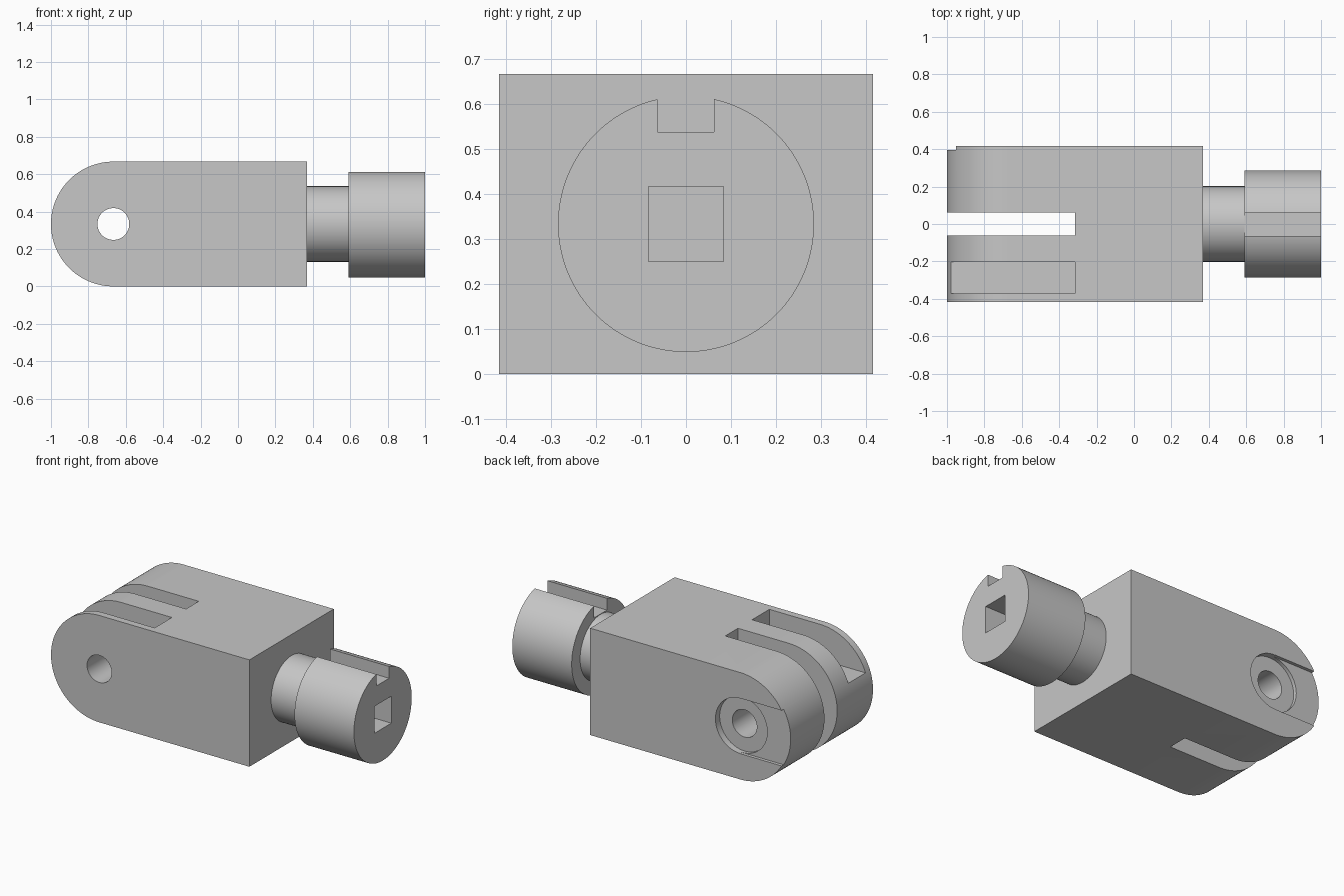
import bpy, bmesh, math
from mathutils import Matrix

if "Cube" in bpy.data.objects:
    bpy.data.objects.remove(bpy.data.objects["Cube"])

ZC = 0.3335          # height of the common axis
PIN_X = -0.6665      # centre of the rounded end
HALF_W = 0.416       # half width of the block

steel = bpy.data.materials.new("grey steel")
steel.diffuse_color = (0.57, 0.57, 0.57, 1)
steel.use_nodes = True
steel.node_tree.nodes["Principled BSDF"].inputs["Base Color"].default_value = steel.diffuse_color


def make(name, bm):
    bmesh.ops.recalc_face_normals(bm, faces=bm.faces)
    me = bpy.data.meshes.new(name)
    bm.to_mesh(me)
    bm.free()
    me.materials.append(steel)
    ob = bpy.data.objects.new(name, me)
    bpy.context.collection.objects.link(ob)
    return ob


def box(name, x0, x1, y0, y1, z0, z1):
    bm = bmesh.new()
    size = Matrix.Diagonal((x1 - x0, y1 - y0, z1 - z0, 1))
    mid = Matrix.Translation(((x0 + x1) / 2, (y0 + y1) / 2, (z0 + z1) / 2))
    bmesh.ops.create_cube(bm, size=1, matrix=mid @ size)
    return make(name, bm)


def cylinder(name, axis, centre, r, a, b, n=96):
    """Cylinder along x or y, from a to b on that axis."""
    bm = bmesh.new()
    rot = Matrix.Rotation(math.pi / 2, 4, 'Y' if axis == 'x' else 'X')
    m = (a + b) / 2
    loc = (m, 0, ZC) if axis == 'x' else (centre, m, ZC)
    bmesh.ops.create_cone(bm, cap_ends=True, segments=n, radius1=r, radius2=r,
                          depth=b - a, matrix=Matrix.Translation(loc) @ rot)
    return make(name, bm)


def cut(ob, cutter):
    mod = ob.modifiers.new("cut", 'BOOLEAN')
    mod.operation = 'DIFFERENCE'
    mod.solver = 'EXACT'
    mod.object = cutter
    bpy.context.view_layer.objects.active = ob
    bpy.ops.object.modifier_apply(modifier=mod.name)
    bpy.data.objects.remove(cutter)


def smooth(ob):
    bpy.ops.object.select_all(action='DESELECT')
    ob.select_set(True)
    bpy.context.view_layer.objects.active = ob
    bpy.ops.object.shade_smooth_by_angle(angle=math.radians(30))


# Block with a rounded end: side profile extruded across y
profile = [(0.37, 0), (0.37, 2 * ZC)]
for i in range(65):
    t = math.pi / 2 + math.pi * i / 64
    profile.append((PIN_X + ZC * math.cos(t), ZC + ZC * math.sin(t)))
bm = bmesh.new()
face = bm.faces.new([bm.verts.new((x, -HALF_W, z)) for x, z in profile])
ext = bmesh.ops.extrude_face_region(bm, geom=[face])
bmesh.ops.translate(bm, vec=(0, 2 * HALF_W, 0),
                    verts=[v for v in ext["geom"] if isinstance(v, bmesh.types.BMVert)])
body = make("fork_body", bm)

# Central slot, blind top pocket, pin hole
cut(body, box("slot_cutter", -1.2, -0.315, -0.0625, 0.0625, -0.2, 0.9))
cut(body, box("pocket_cutter", -1.2, -0.315, -0.372, -0.202, 0.448, 0.9))
cut(body, cylinder("pin_cutter", 'y', PIN_X, 0.085, -0.6, 0.6, 64))
# Round counterbore and shallow open channel on the back
cut(body, cylinder("counterbore_cutter", 'y', PIN_X, 0.172, HALF_W - 0.042, 0.6))
cut(body, box("channel_cutter", -1.2, PIN_X, HALF_W - 0.02, 0.6, ZC - 0.173, ZC + 0.173))
smooth(body)

# Neck between block and head
neck = cylinder("neck", 'x', 0, 0.202, 0.37, 0.59)
smooth(neck)

# Head with keyway and square socket
head = cylinder("head", 'x', 0, 0.285, 0.59, 1.0, 128)
cut(head, box("keyway_cutter", 0.5, 1.1, -0.0635, 0.0625, 0.538, 0.8))
cut(head, box("socket_cutter", 0.62, 1.1, -0.084, 0.084, ZC - 0.084, ZC + 0.084))
smooth(head)
